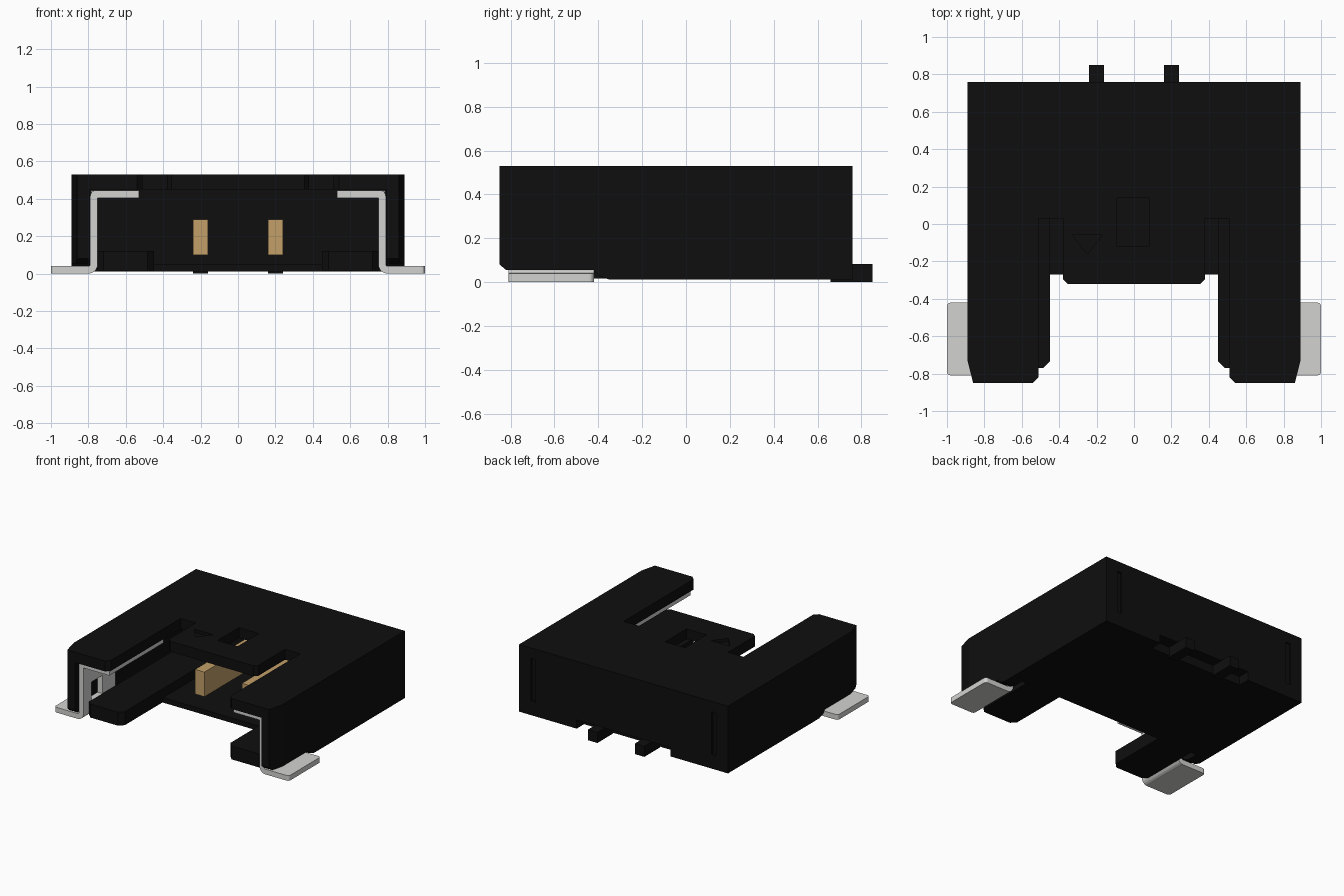
import bpy, bmesh, math
from mathutils import Vector

if "Cube" in bpy.data.objects:
    bpy.data.objects.remove(bpy.data.objects["Cube"])


def material(name, rgb):
    m = bpy.data.materials.new(name)
    m.diffuse_color = (*rgb, 1)
    m.use_nodes = True
    m.node_tree.nodes["Principled BSDF"].inputs["Base Color"].default_value = m.diffuse_color
    return m


BLACK = material("black plastic", (0.0045, 0.0045, 0.0045))
METAL = material("tin metal", (0.65, 0.65, 0.64))
GOLD = material("gold contact", (0.54, 0.35, 0.14))


def prism(name, pts, axis, lo, hi, mat=BLACK):
    """Extrude a 2D outline along an axis: x takes (y,z), y takes (x,z), z takes (x,y)."""
    def place(p, h):
        return {"x": (h, p[0], p[1]), "y": (p[0], h, p[1]), "z": (p[0], p[1], h)}[axis]
    bm = bmesh.new()
    a = [bm.verts.new(place(p, lo)) for p in pts]
    b = [bm.verts.new(place(p, hi)) for p in pts]
    bm.faces.new(a)
    bm.faces.new(b)
    n = len(pts)
    for i in range(n):
        j = (i + 1) % n
        bm.faces.new((a[i], a[j], b[j], b[i]))
    bmesh.ops.recalc_face_normals(bm, faces=bm.faces)
    me = bpy.data.meshes.new(name)
    bm.to_mesh(me)
    bm.free()
    me.materials.append(mat)
    ob = bpy.data.objects.new(name, me)
    bpy.context.collection.objects.link(ob)
    return ob


def box(name, x0, x1, y0, y1, z0, z1, mat=BLACK):
    return prism(name, [(x0, y0), (x1, y0), (x1, y1), (x0, y1)], "z", z0, z1, mat)


def cut(target, cutter):
    """Subtract the cutter, apply, and discard it."""
    mod = target.modifiers.new("cut", "BOOLEAN")
    mod.operation, mod.solver, mod.object = "DIFFERENCE", "EXACT", cutter
    bpy.context.view_layer.objects.active = target
    bpy.ops.object.modifier_apply(modifier=mod.name)
    bpy.data.objects.remove(cutter)


def arc(cx, cz, r, a0, a1, n=5):
    return [(cx + r * math.cos(math.radians(a0 + (a1 - a0) * i / n)),
             cz + r * math.sin(math.radians(a0 + (a1 - a0) * i / n))) for i in range(n + 1)]


# Housing block with tapered front corners
housing = prism("housing", [(-.89, .76), (-.89, -.73), (-.86, -.85),
                            (.86, -.85), (.89, -.73), (.89, .76)], "z", .012, .53)
# Mating cavity
cut(housing, box("cavity_cutter", -.795, .795, -1, .45, .05, .45))
# Opening in the top, leaving a central tongue
half = [(.57, -.88), (.51, -.82), (.51, .03), (.38, .03), (.38, -.295), (.355, -.32)]
cut(housing, prism("top_cutter", half + [(-x, y) for x, y in reversed(half)], "z", .3, .6))
# Opening in the floor
cut(housing, box("floor_cutter", -.795, .795, -1, -.27, -.1, .2))
# Relief above the solder tabs
cut(housing, prism("relief_cutter", [(-.95, -.1), (-.95, .163), (-.82, .055), (-.42, .055),
                                     (-.40, .03), (-.35, .012), (-.35, -.1)], "x", -1, 1))
# Recess around the pins at the back
cut(housing, box("back_cutter", -.40, .40, .67, .9, -.1, .08))
# Window and triangular mark in the tongue
cut(housing, box("window_cutter", -.09, .08, -.12, .14, .4, .6))
cut(housing, prism("mark_cutter", [(-.33, -.06), (-.17, -.06), (-.25, -.16)], "z", .505, .6))
# Shallow grooves on the back
for s in (-1, 1):
    cut(housing, box("groove_cutter", s * .79, s * .75, .745, .9, .12, .45))

for s, side in ((-1, "left"), (1, "right")):
    # Lower guide arm with chamfered tip
    prism(side + "_guide_arm",
          [(s * .45, .46), (s * .45, -.735), (s * .485, -.77), (s * .72, -.77),
           (s * .75, -.74), (s * .75, .46)], "z", .016, .12)

    # Bent solder tab: foot, upright and top flange from one profile
    prof = [(1.0, 0), (1.0, .04)]
    prof += arc(.80, .05, .01, 270, 180)
    prof += arc(.76, .415, .03, 0, 90)
    prof += [(.53, .445), (.53, .405)]
    prof += [(.75, .405)]
    prof += arc(.80, .05, .05, 180, 270)
    tab = prism(side + "_solder_tab", [(s * x, z) for x, z in prof], "y", -.81, -.42, METAL)
    # Window in the upright
    cut(tab, box("tab_cutter", s * .70, s * .85, -.71, -.58, .12, .26))
    # Rounded foot corners
    bm = bmesh.new()
    bm.from_mesh(tab.data)
    corners = [e for e in bm.edges if all(abs(v.co.x) > .99 for v in e.verts)
               and abs(e.verts[0].co.z - e.verts[1].co.z) > .02]
    bmesh.ops.bevel(bm, geom=corners, offset=.02, segments=3, affect="EDGES", profile=.5)
    bm.to_mesh(tab.data)
    bm.free()
    # Long top spring continuing into the cavity
    box(side + "_tab_spring", s * .53, s * .785, -.42, -.15, .405, .445, METAL)

    # Gold contact blade and its solder pin
    box(side + "_contact", s * .2 - .04, s * .2 + .04, -.18, .46, .10, .29, GOLD)
    box(side + "_pin", s * .2 - .04, s * .2 + .04, .66, .85, 0, .082)
